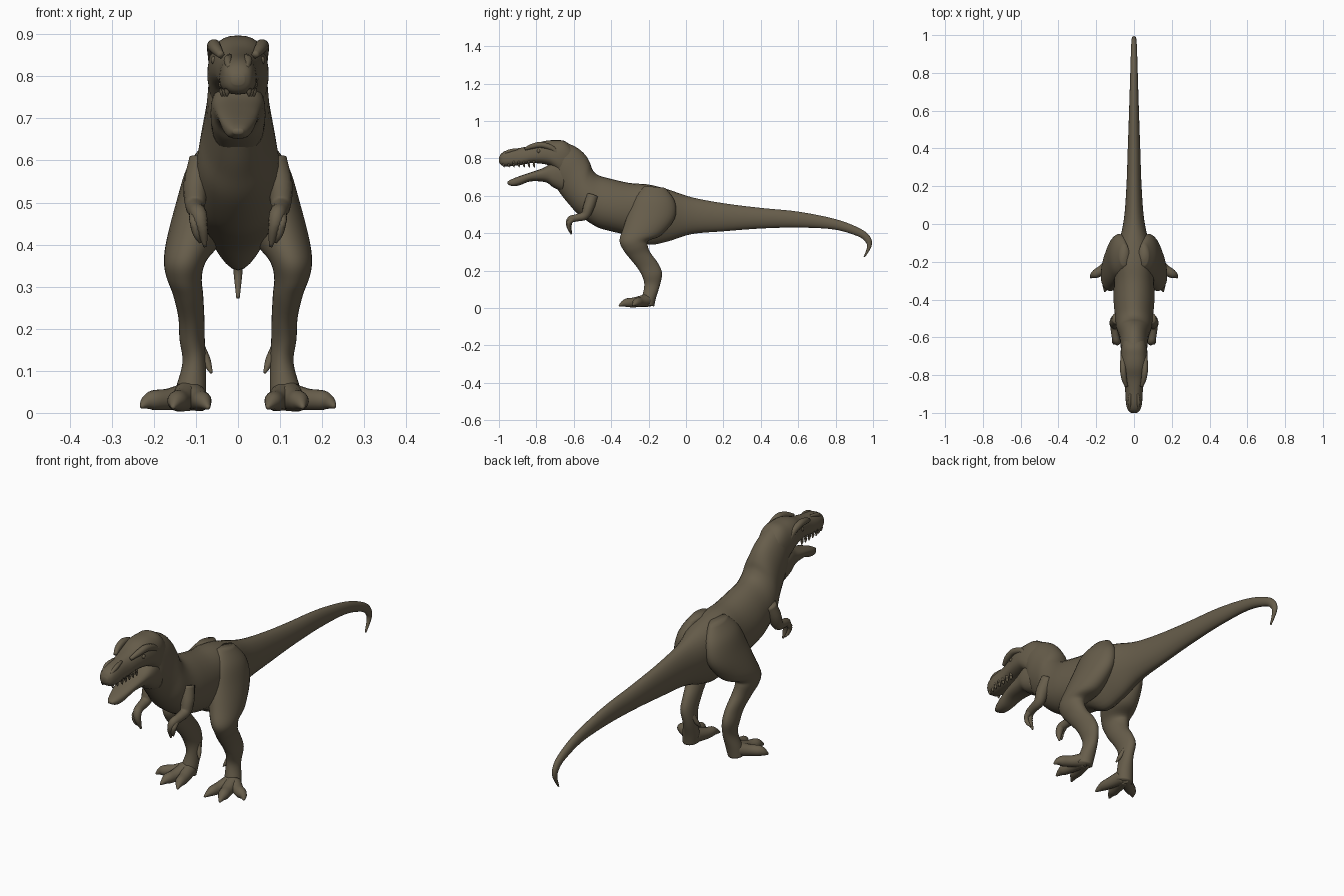
import bpy, bmesh, math
from mathutils import Vector

hide = bpy.data.materials.new("brown_hide")
hide.diffuse_color = (0.135, 0.11, 0.07, 1)


def resample(rows, steps):
    """Catmull-Rom interpolation of equal-length number rows."""
    out = []
    for i in range(len(rows) - 1):
        p0, p1, p2 = rows[max(i - 1, 0)], rows[i], rows[i + 1]
        p3 = rows[min(i + 2, len(rows) - 1)]
        for s in range(steps):
            t = s / steps
            out.append([0.5 * (2 * b + (c - a) * t + (2 * a - 5 * b + 4 * c - d) * t * t
                               + (3 * b - a - 3 * c + d) * t ** 3)
                        for a, b, c, d in zip(p0, p1, p2, p3)])
    out.append(list(rows[-1]))
    return out


def skin(name, rings, mirror):
    """Bridge a list of point rings into a smooth closed object."""
    bm = bmesh.new()
    vs = [[bm.verts.new(p) for p in r] for r in rings]
    n = len(vs[0])
    for a, b in zip(vs, vs[1:]):
        for i in range(n):
            bm.faces.new((a[i], a[(i + 1) % n], b[(i + 1) % n], b[i]))
    bm.faces.new(vs[0])
    bm.faces.new(vs[-1])
    bmesh.ops.recalc_face_normals(bm, faces=bm.faces)
    me = bpy.data.meshes.new(name)
    bm.to_mesh(me)
    bm.free()
    for f in me.polygons:
        f.use_smooth = True
    me.materials.append(hide)
    ob = bpy.data.objects.new(name, me)
    bpy.context.collection.objects.link(ob)
    if mirror:
        ob.modifiers.new("mirror", 'MIRROR').use_mirror_merge = False
    return ob


def loft(name, rows, mirror=False, power=1.0, n=28):
    """Rows: y,z of one edge, y,z of the opposite edge, half width, centre x, egg factor."""
    def pw(v):
        return math.copysign(abs(v) ** power, v)
    rings = []
    for ya, za, yb, zb, w, xc, k in resample(rows, 5):
        ring = []
        for i in range(n):
            a = 2 * math.pi * i / n
            c, s = pw(math.cos(a)), pw(math.sin(a))
            ring.append((xc + w * s * (1 + k * c),
                         (ya + yb) / 2 + (ya - yb) / 2 * c,
                         (za + zb) / 2 + (za - zb) / 2 * c))
        rings.append(ring)
    return skin(name, rings, mirror)


def tube(name, path, mirror=True, n=14):
    """Path rows: x, y, z, radius."""
    pts = resample(path, 4)
    rings = []
    for i, (x, y, z, r) in enumerate(pts):
        a, b = pts[max(i - 1, 0)], pts[min(i + 1, len(pts) - 1)]
        q = (Vector(b[:3]) - Vector(a[:3])).to_track_quat('Z', 'Y')
        rings.append([Vector((x, y, z)) + q @ Vector((r * math.cos(2 * math.pi * j / n),
                                                      r * math.sin(2 * math.pi * j / n), 0))
                      for j in range(n)])
    return skin(name, rings, mirror)


# Tail, torso and neck in one loft, tail tip first
loft("body", [
    (.957, .272, .950, .274, .004, 0, 0),
    (.992, .33, .968, .325, .010, 0, 0),
    (.985, .38, .958, .355, .013, 0, 0),
    (.93, .425, .915, .385, .016, 0, 0),
    (.80, .475, .79, .42, .020, 0, 0),
    (.60, .515, .60, .43, .026, 0, 0),
    (.40, .535, .40, .425, .033, 0, 0),
    (.20, .56, .20, .41, .040, 0, 0),
    (.03, .592, .03, .395, .053, 0, 0),
    (-.10, .635, -.10, .355, .078, 0, .25),
    (-.20, .66, -.20, .34, .093, 0, .3),
    (-.30, .668, -.30, .385, .105, 0, 0),
    (-.40, .69, -.40, .41, .108, 0, -.1),
    (-.47, .71, -.48, .435, .102, 0, -.1),
    (-.50, .74, -.575, .50, .095, 0, -.1),
    (-.515, .78, -.63, .56, .084, 0, 0),
    (-.54, .82, -.67, .61, .076, 0, 0),
    (-.58, .855, -.70, .66, .072, 0, 0),
    (-.64, .885, -.70, .71, .066, 0, 0)])

# Skull and upper jaw
loft("skull", [
    (-.58, .82, -.60, .72, .050, 0, 0),
    (-.64, .888, -.66, .70, .067, 0, 0),
    (-.70, .897, -.70, .74, .072, 0, -.1),
    (-.76, .892, -.74, .765, .068, 0, -.1),
    (-.82, .87, -.82, .775, .055, 0, -.1),
    (-.88, .857, -.88, .765, .046, 0, -.15),
    (-.95, .845, -.95, .757, .042, 0, -.1),
    (-.985, .828, -.985, .762, .032, 0, 0),
    (-1.0, .805, -1.0, .78, .015, 0, 0)], power=.8)

# Open lower jaw
loft("lower_jaw", [
    (-.64, .78, -.66, .62, .064, 0, 0),
    (-.70, .785, -.71, .645, .065, 0, 0),
    (-.76, .75, -.75, .672, .057, 0, .1),
    (-.83, .725, -.83, .677, .048, 0, .1),
    (-.89, .705, -.89, .656, .038, 0, .1),
    (-.935, .687, -.93, .652, .026, 0, 0),
    (-.955, .675, -.955, .663, .012, 0, 0)], power=.8)

# Brow ridges, eyes, nostril bumps and upper teeth
tube("brow_ridge", [(.040, -.86, .850, .008), (.052, -.82, .865, .014),
                    (.058, -.77, .872, .016), (.058, -.71, .850, .014), (.06, -.68, .81, .008)])
tube("eye", [(.045, -.785, .838, .010), (.058, -.788, .838, .010), (.064, -.789, .838, .004)])
tube("nostril_ridge", [(.020, -.90, .848, .006), (.024, -.945, .838, .010), (.02, -.98, .82, .006)])
for i in range(7):
    y = -.975 + i * .027
    x = .026 + .012 * min(i, 2) / 2
    tube("upper_tooth", [(x, y, .785, .008), (x, y, .766, .007), (x, y + .003, .752, .002)], n=6)

# Legs from hip to ankle
loft("leg", [
    (-.22, .652, -.11, .642, .025, .050, 0),
    (-.27, .60, -.06, .57, .050, .070, 0),
    (-.305, .52, -.06, .48, .062, .085, 0),
    (-.335, .43, -.13, .39, .064, .106, 0),
    (-.355, .36, -.20, .36, .050, .126, 0),
    (-.335, .31, -.205, .335, .042, .128, 0),
    (-.305, .27, -.19, .295, .036, .119, 0),
    (-.26, .215, -.15, .24, .031, .111, 0),
    (-.232, .165, -.128, .185, .030, .109, 0),
    (-.223, .12, -.14, .12, .028, .104, 0),
    (-.235, .06, -.16, .055, .036, .112, 0),
    (-.25, .025, -.17, .008, .038, .118, 0)], mirror=True)

# Toes with tapering claws, and the small inner spur
tube("outer_toe", [(.115, -.20, .040, .034), (.165, -.24, .032, .026),
                   (.20, -.262, .030, .024), (.218, -.272, .024, .016), (.230, -.285, .014, .004)])
tube("middle_toe", [(.120, -.21, .040, .036), (.135, -.275, .030, .027),
                    (.145, -.315, .028, .024), (.150, -.338, .022, .015), (.155, -.358, .012, .004)])
tube("inner_toe", [(.110, -.21, .040, .034), (.092, -.27, .030, .026),
                   (.084, -.31, .028, .022), (.078, -.33, .022, .015), (.070, -.352, .012, .004)])
tube("foot_spur", [(.092, -.17, .155, .014), (.075, -.185, .122, .011), (.063, -.20, .095, .003)])

# Short arms with two fingers
tube("arm", [(.085, -.50, .60, .032), (.100, -.52, .54, .030), (.102, -.54, .495, .024),
             (.100, -.585, .482, .020), (.093, -.618, .472, .019), (.086, -.626, .44, .015),
             (.078, -.613, .395, .004)])
tube("finger", [(.100, -.60, .478, .015), (.104, -.626, .455, .012),
                (.098, -.625, .425, .009), (.090, -.612, .405, .003)])
